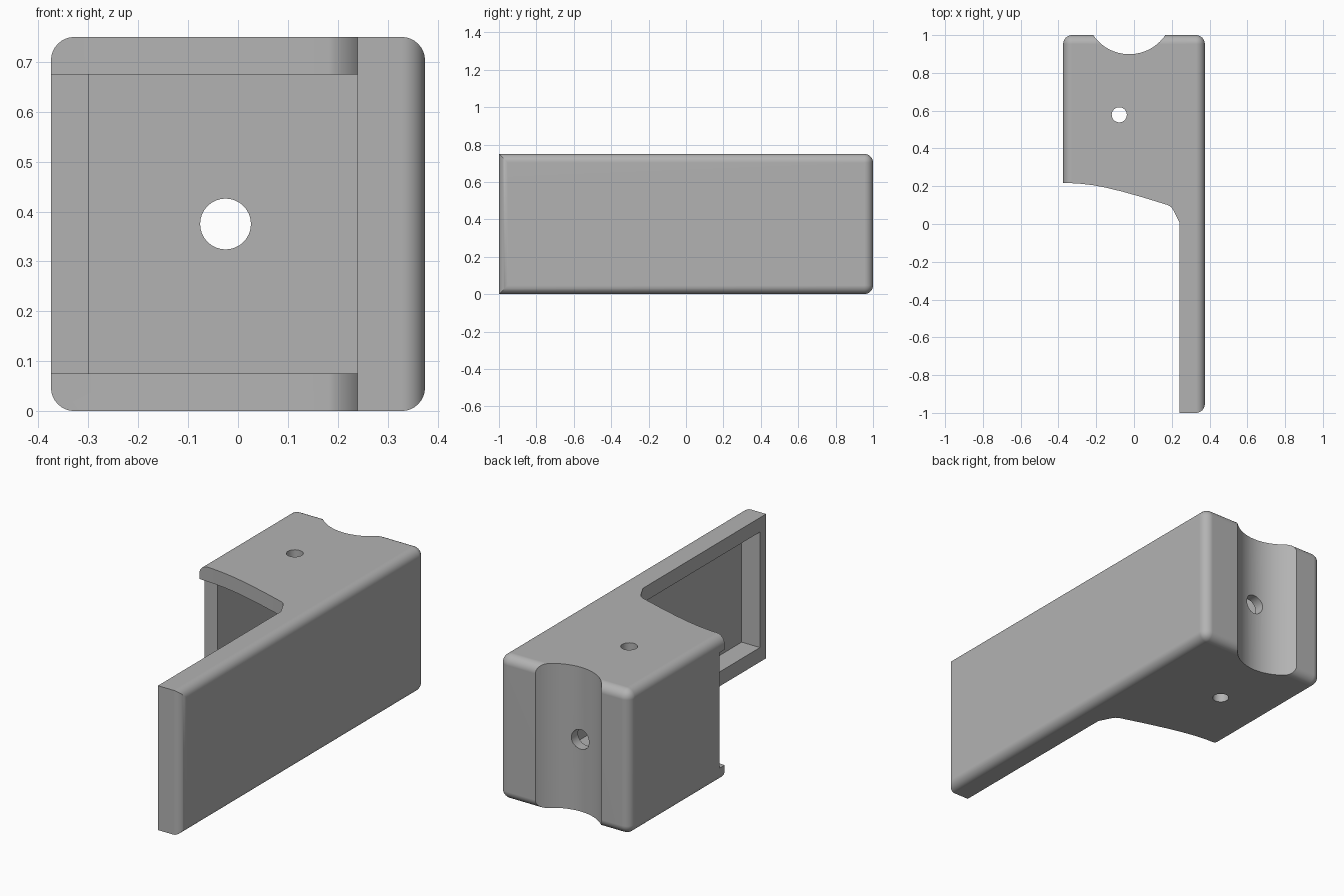
import bpy, bmesh, math
from mathutils import Vector

default = bpy.data.objects.get("Cube")
if default:
    bpy.data.objects.remove(default, do_unlink=True)

grey = bpy.data.materials.new("plain grey")
grey.use_nodes = True
colour = (0.45, 0.45, 0.45, 1)
grey.diffuse_color = colour
grey.node_tree.nodes["Principled BSDF"].inputs["Base Color"].default_value = colour

WIDTH, LENGTH, HEIGHT = 0.75, 2.0, 0.75
WALL, ROUND = 0.075, 0.047
ARM_INNER = 0.24       # inner face of the long side arm
HOLE_X = -0.025        # centre of the groove and its hole


def add_object(name, bm):
    mesh = bpy.data.meshes.new(name)
    bmesh.ops.recalc_face_normals(bm, faces=bm.faces[:])
    bm.to_mesh(mesh)
    bm.free()
    mesh.materials.append(grey)
    obj = bpy.data.objects.new(name, mesh)
    bpy.context.collection.objects.link(obj)
    return obj


def box_mesh(low, high):
    bm = bmesh.new()
    bmesh.ops.create_cube(bm, size=1)
    low, high = Vector(low), Vector(high)
    for v in bm.verts:
        v.co = (low + high) / 2 + v.co * (high - low)
    return bm


def prism(name, outline, low, high):
    bm = bmesh.new()
    face = bm.faces.new([bm.verts.new((x, y, low)) for x, y in outline])
    grown = bmesh.ops.extrude_face_region(bm, geom=[face])["geom"]
    bmesh.ops.translate(bm, vec=(0, 0, high - low),
                        verts=[g for g in grown if isinstance(g, bmesh.types.BMVert)])
    return add_object(name, bm)


def circle(x, y, radius, count):
    return [(x + radius * math.cos(math.tau * i / count),
             y + radius * math.sin(math.tau * i / count)) for i in range(count)]


def cut(target, cutter):
    cutter.hide_render = True
    mod = target.modifiers.new("cut", 'BOOLEAN')
    mod.operation, mod.solver, mod.object = 'DIFFERENCE', 'EXACT', cutter
    bpy.context.view_layer.objects.active = target
    bpy.ops.object.modifier_apply(modifier=mod.name)
    bpy.data.objects.remove(cutter, do_unlink=True)


# Outer body: rounded along its length, around the back and on the arm's front corner
bm = box_mesh((-WIDTH / 2, -LENGTH / 2, 0), (WIDTH / 2, LENGTH / 2, HEIGHT))


def is_rounded(edge):
    middle = (edge.verts[0].co + edge.verts[1].co) / 2
    at_front = middle.y < -0.9
    return not at_front or (middle.x > 0.3 and abs(middle.z - HEIGHT / 2) < 0.1)


bmesh.ops.bevel(bm, geom=[e for e in bm.edges if is_rounded(e)], offset=ROUND,
                segments=8, profile=0.5, affect='EDGES')
body = add_object("bracket_body", bm)

# Swept front opening that leaves the long arm
opening = [(-0.5, -1.2), (ARM_INNER, -1.2), (ARM_INNER, 0.01), (0.207, 0.075),
           (0.197, 0.089), (0.18, 0.1), (0.05, 0.14), (-0.06, 0.171), (-0.15, 0.193),
           (-0.22, 0.206), (-0.29, 0.214), (-0.375, 0.218), (-0.5, 0.218)]
cut(body, prism("front_opening", opening, -0.1, HEIGHT + 0.1))

# Hollow inside, reaching into the arm
cut(body, add_object("hollow", box_mesh((-WIDTH / 2 + WALL, -0.95, WALL),
                                        (0.345, 0.85, HEIGHT - WALL))))

# Side wall set back behind the top and bottom lips
cut(body, add_object("wall_setback", box_mesh((-0.5, -1.1, WALL),
                                              (-0.25, 0.26, HEIGHT - WALL))))

# Round groove down the back
cut(body, prism("back_groove", circle(HOLE_X, 1.13, 0.231, 96), -0.1, HEIGHT + 0.1))

# Screw hole through top and bottom
cut(body, prism("screw_hole", circle(-0.078, 0.578, 0.04, 32), -0.1, HEIGHT + 0.1))

# Hole from the groove into the hollow
back_hole = prism("back_hole", circle(HOLE_X, -HEIGHT / 2, 0.051, 32), 0.7, 1.1)
for v in back_hole.data.vertices:
    v.co = (v.co.x, v.co.z, -v.co.y)
back_hole.data.flip_normals() if back_hole.data.polygons[0].normal.y > 0 else None
cut(body, back_hole)

# Smooth rounds with crisp edges
bpy.ops.object.select_all(action='DESELECT')
body.select_set(True)
bpy.context.view_layer.objects.active = body
bpy.ops.object.shade_smooth_by_angle(angle=math.radians(30))
weighted = body.modifiers.new("even shading", 'WEIGHTED_NORMAL')
weighted.keep_sharp = True
